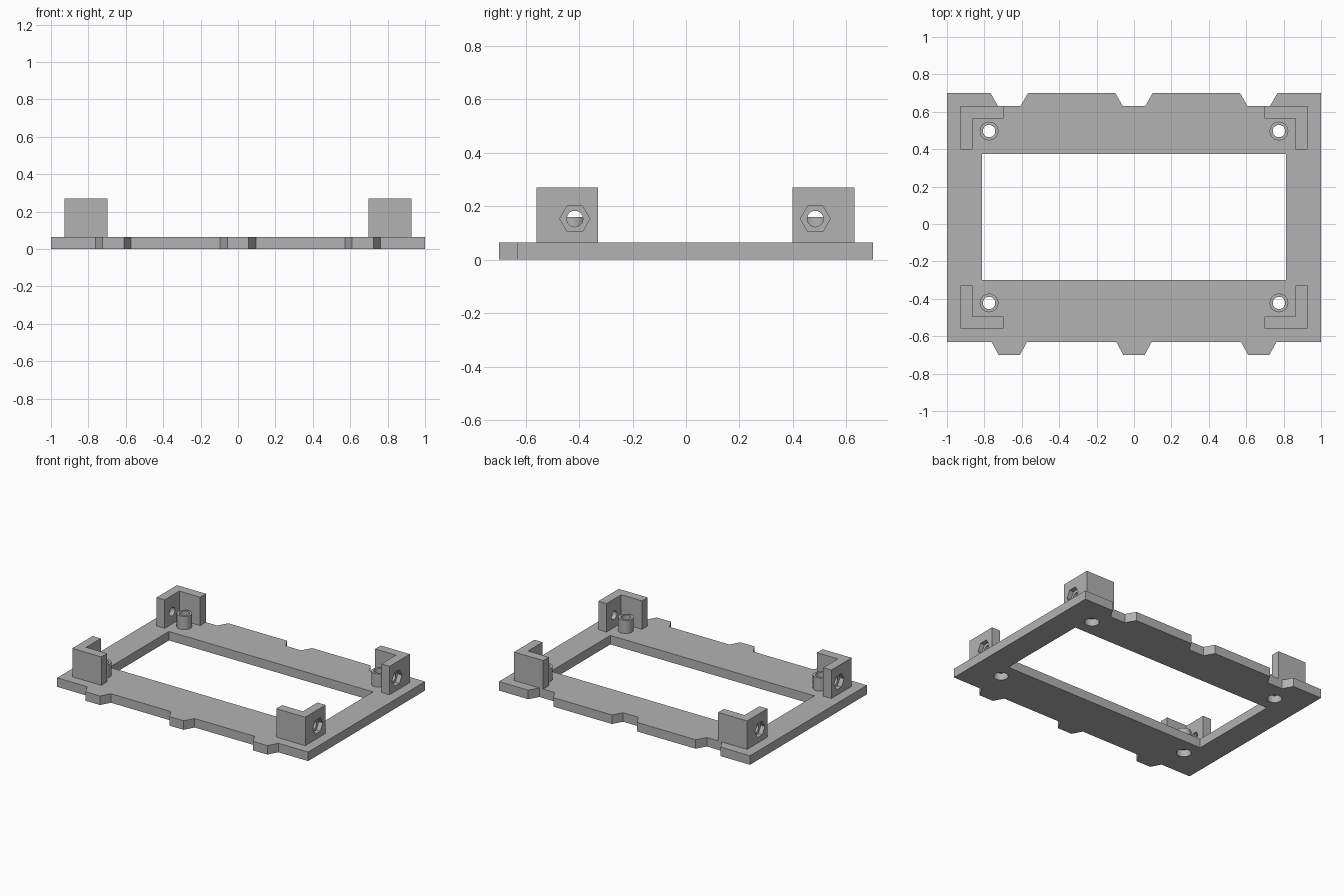
import bpy, bmesh, math
from mathutils import Matrix

cube = bpy.data.objects.get("Cube")
if cube:
    bpy.data.objects.remove(cube, do_unlink=True)

GREY = (0.45, 0.45, 0.45, 1)
mat = bpy.data.materials.new("plain_grey")
mat.use_nodes = True
mat.diffuse_color = GREY
mat.node_tree.nodes["Principled BSDF"].inputs["Base Color"].default_value = GREY

PLATE_TOP, BRACKET_TOP, POST_TOP = 0.065, 0.27, 0.16
BORE, POST_R, HEAD_R = 0.033, 0.05, 0.048


def add_object(name, bm):
    bmesh.ops.recalc_face_normals(bm, faces=bm.faces)
    mesh = bpy.data.meshes.new(name)
    bm.to_mesh(mesh)
    bm.free()
    mesh.materials.append(mat)
    obj = bpy.data.objects.new(name, mesh)
    bpy.context.collection.objects.link(obj)
    return obj


def prism(name, outline, z0, z1):
    """Extrude a flat outline from z0 up to z1."""
    bm = bmesh.new()
    face = bm.faces.new([bm.verts.new((x, y, z0)) for x, y in outline])
    top = bmesh.ops.extrude_face_region(bm, geom=[face])["geom"]
    verts = [v for v in top if isinstance(v, bmesh.types.BMVert)]
    bmesh.ops.translate(bm, verts=verts, vec=(0, 0, z1 - z0))
    return add_object(name, bm)


def rod(name, centre, radius, length, sides=32, along_x=False):
    bm = bmesh.new()
    turn = Matrix.Rotation(math.pi / 2, 4, "Y") if along_x else Matrix()
    bmesh.ops.create_cone(bm, cap_ends=True, segments=sides, radius1=radius,
                          radius2=radius, depth=length,
                          matrix=Matrix.Translation(centre) @ turn)
    return add_object(name, bm)


def cut(obj, *cutters):
    bpy.context.view_layer.objects.active = obj
    for cutter in cutters:
        cutter.hide_render = True
        mod = obj.modifiers.new("cut", "BOOLEAN")
        mod.operation = "DIFFERENCE"
        mod.solver = "EXACT"
        mod.object = cutter
        bpy.ops.object.modifier_apply(modifier=mod.name)
        bpy.data.objects.remove(cutter, do_unlink=True)


def rectangle(x0, x1, y0, y1):
    return [(x0, y0), (x1, y0), (x1, y1), (x0, y1)]


# Frame plate: tabs along the front edge, matching notches along the back
tab_centres = (-0.667, 0, 0.667)
front, back = [(-1, -0.63)], [(-1, 0.7)]
for c in tab_centres:
    front += [(c - 0.095, -0.63), (c - 0.057, -0.7), (c + 0.057, -0.7), (c + 0.095, -0.63)]
    back += [(c - 0.1, 0.7), (c - 0.06, 0.63), (c + 0.06, 0.63), (c + 0.1, 0.7)]
front.append((1, -0.63))
back.append((1, 0.7))
plate = prism("frame_plate", front + back[::-1], 0, PLATE_TOP)
cut(plate, prism("opening_cutter", rectangle(-0.813, 0.813, -0.3, 0.375), -0.1, 0.2))
parts = [plate]

# Corner sets: rows hold outer y, inward direction, post y, nut hole y
rows = {"front": (-0.56, 1, -0.422, -0.416), "back": (0.63, -1, 0.497, 0.484)}
for row, (y, inward, post_y, nut_y) in rows.items():
    for side, s in (("left", 1), ("right", -1)):
        label = f"{row}_{side}"
        px = s * 0.775

        # Hollow post with a screw hole and head recess through the plate
        post = rod(f"{label}_post", (px, post_y, (PLATE_TOP + POST_TOP) / 2),
                   POST_R, POST_TOP - PLATE_TOP)
        cut(post, rod("bore_cutter", (px, post_y, 0.1), BORE, 0.4))
        cut(plate,
            rod("bore_cutter", (px, post_y, 0.1), BORE, 0.4),
            rod("head_cutter", (px, post_y, 0), HEAD_R, 0.1))

        # L-shaped corner bracket
        a, b, c = s * 0.928, s * 0.863, s * 0.697
        y_in, y_end = y + inward * 0.065, y + inward * 0.231
        outline = [(a, y), (c, y), (c, y_in), (b, y_in), (b, y_end), (a, y_end)]
        bracket = prism(f"{label}_bracket", outline, PLATE_TOP, BRACKET_TOP)

        # Side screw hole with a hexagonal nut pocket on the outer face
        cut(bracket,
            rod("hole_cutter", (s * 0.9, nut_y, 0.153), 0.03, 0.2, along_x=True),
            rod("nut_cutter", (a, nut_y, 0.153), 0.056, 0.064, 6, True))
        parts += [post, bracket]

# Smooth the round walls, keep every corner crisp
bpy.ops.object.select_all(action="DESELECT")
for part in parts:
    part.select_set(True)
bpy.context.view_layer.objects.active = plate
bpy.ops.object.shade_smooth_by_angle(angle=math.radians(30))
